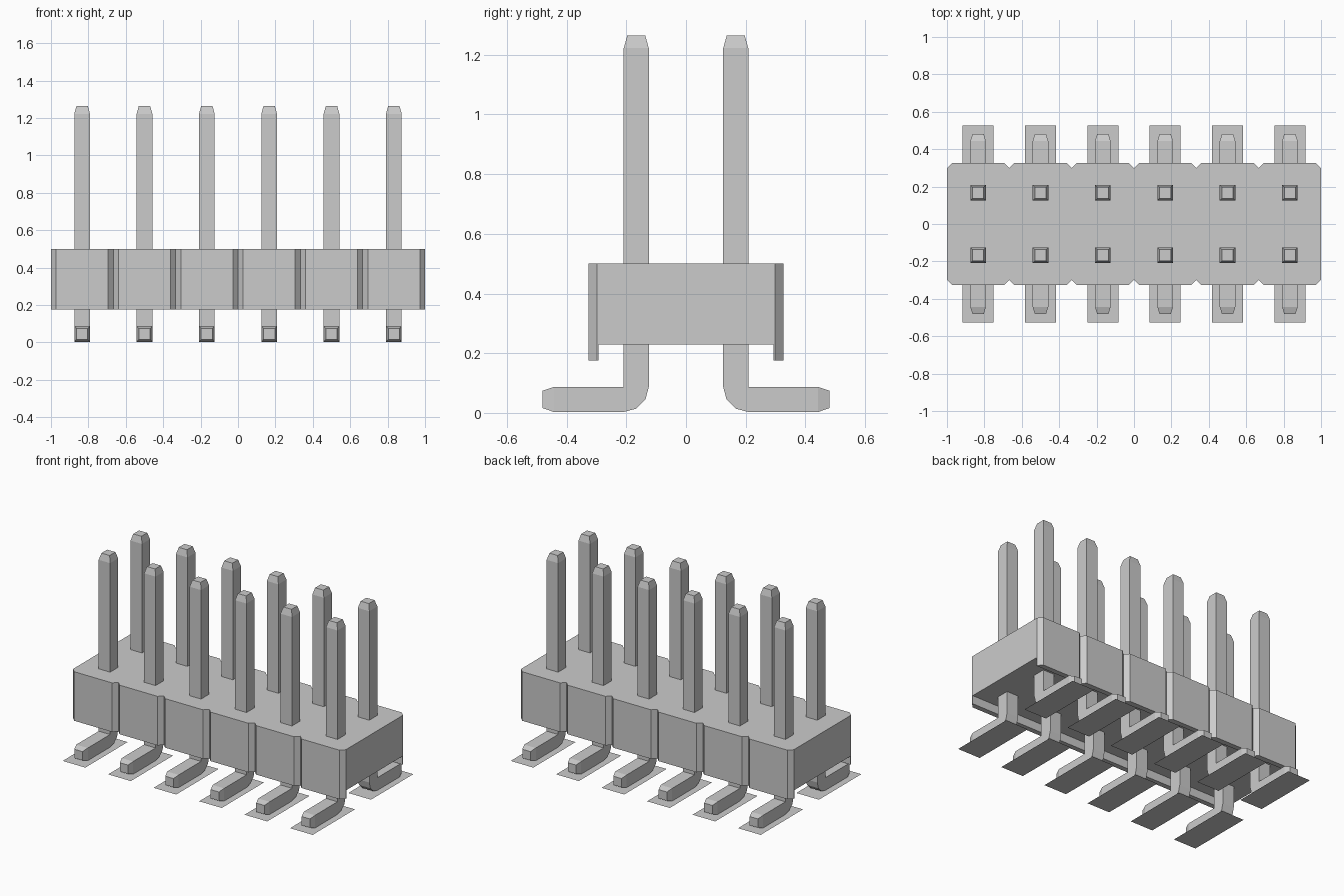
import bpy
import bmesh
import math

cube = bpy.data.objects.get("Cube")
if cube:
    bpy.data.objects.remove(cube, do_unlink=True)

PITCH = 1 / 3
COLS = 6
ROW_Y = PITCH / 2

grey = bpy.data.materials.new("light grey")
grey.use_nodes = True
colour = (0.6, 0.6, 0.6, 1)
grey.diffuse_color = colour
grey.node_tree.nodes["Principled BSDF"].inputs["Base Color"].default_value = colour


def add_object(name, bm):
    mesh = bpy.data.meshes.new(name)
    bm.to_mesh(mesh)
    bm.free()
    mesh.materials.append(grey)
    obj = bpy.data.objects.new(name, mesh)
    bpy.context.collection.objects.link(obj)
    return obj


def prism(outline, z0, z1):
    """Extrude a plan outline from z0 to z1."""
    bm = bmesh.new()
    face = bm.faces.new([bm.verts.new((x, y, z0)) for x, y in outline])
    top = bmesh.ops.extrude_face_region(bm, geom=[face])["geom"]
    verts = [v for v in top if isinstance(v, bmesh.types.BMVert)]
    bmesh.ops.translate(bm, verts=verts, vec=(0, 0, z1 - z0))
    bmesh.ops.recalc_face_normals(bm, faces=bm.faces)
    return bm


# Housing: chamfered cells in a row, sharing V notches
DEPTH, CHAMFER = 0.327, 0.028
front = [(-1, -DEPTH + CHAMFER)]
for i in range(COLS):
    left = -1 + i * PITCH
    front += [(left + CHAMFER, -DEPTH),
              (left + PITCH - CHAMFER, -DEPTH),
              (left + PITCH, -DEPTH + CHAMFER)]
housing = add_object("housing", prism(front + [(-x, -y) for x, y in front], 0.175, 0.5))

# Channel under the housing, leaving a thin skirt along front and back
cutter = add_object("channel_cutter", prism(
    [(-1.1, -0.293), (1.1, -0.293), (1.1, 0.293), (-1.1, 0.293)], 0.1, 0.23))
cutter.hide_render = True
cut = housing.modifiers.new("channel", "BOOLEAN")
cut.operation = "DIFFERENCE"
cut.solver = "EXACT"
cut.object = cutter
bpy.context.view_layer.update()
housing.data = bpy.data.meshes.new_from_object(
    housing.evaluated_get(bpy.context.evaluated_depsgraph_get()))
housing.modifiers.clear()
bpy.data.objects.remove(cutter, do_unlink=True)
housing.data.name = "housing"


def build_pin():
    """Bent square pin; each section is (inner yz, outer yz, half width)."""
    w, tip, base = 0.042, 0.03, 0.003
    y0, y1 = -w, w
    foot_top = base + 2 * w
    sections = [((-tip, 1.265), (tip, 1.265), tip),
                ((y0, 1.222), (y1, 1.222), w)]
    # Bend fans around the sharp inside corner
    for k in range(4):
        a = math.radians(30 * k)
        sections.append(((y1 - 2 * w * math.cos(a), foot_top - 2 * w * math.sin(a)),
                         (y1, foot_top), w))
    sections += [((0.276, base), (0.276, foot_top), w),
                 ((0.314, base + 0.013), (0.314, foot_top - 0.013), tip)]
    bm = bmesh.new()
    rings = []
    for (ya, za), (yb, zb), h in sections:
        rings.append([bm.verts.new(p) for p in
                      ((-h, ya, za), (h, ya, za), (h, yb, zb), (-h, yb, zb))])
    for a, b in zip(rings, rings[1:]):
        for j in range(4):
            n = (j + 1) % 4
            bm.faces.new((a[j], a[n], b[n], b[j]))
    bm.faces.new(rings[0])
    bm.faces.new(rings[-1])
    bmesh.ops.remove_doubles(bm, verts=bm.verts, dist=0.0005)
    bmesh.ops.recalc_face_normals(bm, faces=bm.faces)
    return add_object("pin", bm)


def build_pad():
    """Flat solder pad under the foot."""
    bm = bmesh.new()
    bm.faces.new([bm.verts.new(p) for p in
                  ((-0.083, -0.083, 0), (0.083, -0.083, 0),
                   (0.083, 0.36, 0), (-0.083, 0.36, 0))])
    return add_object("solder_pad", bm)


# Two rows of pins and pads, the front row turned to face forwards
for source in (build_pin(), build_pad()):
    for side, row in ((1, "back"), (-1, "front")):
        for i in range(COLS):
            part = bpy.data.objects.new(f"{row}_{source.name}_{i + 1}", source.data)
            bpy.context.collection.objects.link(part)
            part.location = (-1 + PITCH * (i + 0.5), side * ROW_Y, 0)
            part.rotation_euler.z = 0 if side > 0 else math.pi
    bpy.data.objects.remove(source, do_unlink=True)
